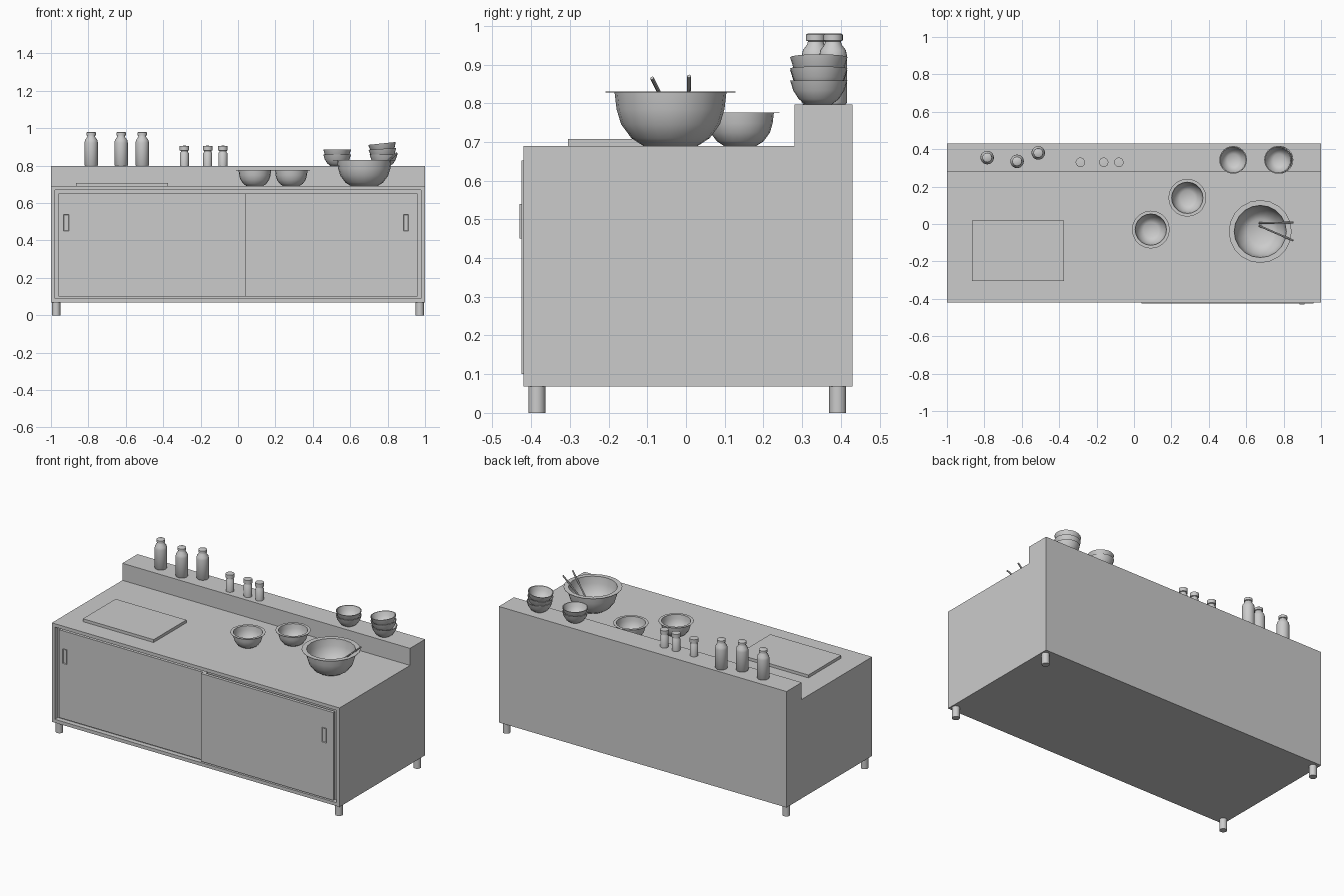
import bpy, bmesh, math
from mathutils import Vector

if "Cube" in bpy.data.objects:
    bpy.data.objects.remove(bpy.data.objects["Cube"])


def finish(bm, name, loc=(0, 0, 0), smooth=None):
    bmesh.ops.recalc_face_normals(bm, faces=bm.faces[:])
    me = bpy.data.meshes.new(name)
    bm.to_mesh(me)
    bm.free()
    ob = bpy.data.objects.new(name, me)
    ob.location = loc
    bpy.context.collection.objects.link(ob)
    if smooth:
        bpy.ops.object.select_all(action='DESELECT')
        ob.select_set(True)
        bpy.context.view_layer.objects.active = ob
        bpy.ops.object.shade_smooth_by_angle(angle=math.radians(smooth))
    return ob


def box(name, x, y, z):
    bm = bmesh.new()
    bmesh.ops.create_cube(bm, size=1)
    for v in bm.verts:
        v.co = [r[0] + (c + 0.5) * (r[1] - r[0]) for c, r in zip(v.co, (x, y, z))]
    return finish(bm, name)


def rod(name, a, b, r, sides=16):
    a, b = Vector(a), Vector(b)
    bm = bmesh.new()
    bmesh.ops.create_cone(bm, cap_ends=True, segments=sides, radius1=r, radius2=r, depth=(b - a).length)
    ob = finish(bm, name, (a + b) / 2, 40)
    ob.rotation_euler = (b - a).to_track_quat('Z', 'Y').to_euler()
    return ob


def lathe(name, profile, loc, sides=24, smooth=40):
    # profile is (radius, height), beginning and ending on the axis
    bm = bmesh.new()
    vs = [bm.verts.new((r, 0, z)) for r, z in profile]
    es = [bm.edges.new(p) for p in zip(vs, vs[1:])]
    bmesh.ops.spin(bm, geom=vs + es, axis=(0, 0, 1), cent=(0, 0, 0), steps=sides, angle=2 * math.pi)
    bmesh.ops.remove_doubles(bm, verts=bm.verts[:], dist=1e-5)
    return finish(bm, name, loc, smooth)


# Carcass: stepped side profile extruded across, front face inset for the doors
bm = bmesh.new()
outline = [(-.42, .068), (.43, .068), (.43, .797), (.28, .797), (.28, .69), (-.42, .69)]
face = bm.faces.new([bm.verts.new((-1, y, z)) for y, z in outline])
ext = bmesh.ops.extrude_face_region(bm, geom=[face])
bmesh.ops.translate(bm, vec=(2, 0, 0), verts=[g for g in ext['geom'] if isinstance(g, bmesh.types.BMVert)])
bmesh.ops.recalc_face_normals(bm, faces=bm.faces[:])
front = [f for f in bm.faces if f.normal.y < -.9 and f.calc_center_median().y < -.4]
bmesh.ops.inset_region(bm, faces=front, thickness=.03)
ext = bmesh.ops.extrude_discrete_faces(bm, faces=front)
bmesh.ops.translate(bm, vec=(0, .03, 0), verts=list({v for f in ext['faces'] for v in f.verts}))
finish(bm, "cabinet_body")

# Sliding doors, the right one in front of the left
box("left_door", (-.96, .06), (-.405, -.389), (.1, .652))
box("right_door", (.04, .96), (-.425, -.4055), (.1, .652))

# Handle plates with a shallow finger recess
for name, x, y in (("left_handle", -.918, -.405), ("right_handle", .898, -.425)):
    bm = bmesh.new()
    bmesh.ops.create_cube(bm, size=1)
    for v in bm.verts:
        v.co = (v.co.x * .028, v.co.y * .006, v.co.z * .09)
    f = [f for f in bm.faces if f.normal.y < -.9]
    bmesh.ops.inset_region(bm, faces=f, thickness=.004)
    bmesh.ops.translate(bm, vec=(0, .004, 0), verts=f[0].verts[:])
    finish(bm, name, (x, y - .002, .495))

# Legs
for sx in (-1, 1):
    for y, end in ((-.385, "front"), (.392, "back")):
        rod(f"{end}_leg_{'left' if sx < 0 else 'right'}", (sx * .972, y, 0), (sx * .972, y, .07), .022)

# Cutting board
box("cutting_board", (-.865, -.373), (-.305, .02), (.69, .708))

# Bottles and small jars on the ledge
bottle = [(0, 0), (.032, 0), (.036, .005), (.036, .125), (.033, .14), (.022, .155), (.02, .163),
          (.025, .165), (.025, .18), (.021, .183), (0, .183)]
jar = [(0, 0), (.024, 0), (.024, .07), (.019, .076), (.019, .082), (.025, .084), (.025, .108), (0, .11)]
for i, (x, y) in enumerate([(-.785, .355), (-.625, .335), (-.512, .38)]):
    lathe(f"bottle_{i + 1}", bottle, (x, y, .797))
for i, x in enumerate((-.287, -.162, -.081)):
    lathe(f"jar_{i + 1}", jar, (x, .33, .797))

# Mixing bowls with a thin flat rim
wide = [(0, 0), (.42, 0), (.6, .14), (.76, .4), (.83, .68), (.86, .99), (1, .99), (1, 1.005),
        (.83, 1.005), (.8, .7), (.73, .42), (.57, .17), (.4, .035), (0, .035)]
for name, x, y, r, h in (("mixing_bowl_large", .675, -.04, .168, .139),
                         ("mixing_bowl_left", .09, -.03, .101, .085),
                         ("mixing_bowl_right", .285, .14, .101, .085)):
    lathe(name, [(a * r, b * h) for a, b in wide], (x, y, .69), 20)

# Stacked rice bowls on the ledge, upper ones leaning
small = [(0, 0), (.034, 0), (.052, .014), (.066, .036), (.074, .062), (.069, .062),
         (.061, .037), (.048, .018), (.032, .006), (0, .006)]
for i, (x, dz, tilt) in enumerate([(.53, 0, 0), (.53, .027, 0), (.778, 0, 0), (.776, .031, -4), (.776, .06, -6)]):
    ob = lathe(f"stacked_bowl_{i + 1}", small, (x, .343, .797 + dz))
    ob.rotation_euler.y = math.radians(tilt)

# Two sticks resting in the large bowl
rod("stick_1", (.67, .005, .71), (.85, .008, .87), .005, 8)
rod("stick_2", (.67, -.01, .71), (.85, -.088, .865), .005, 8)
